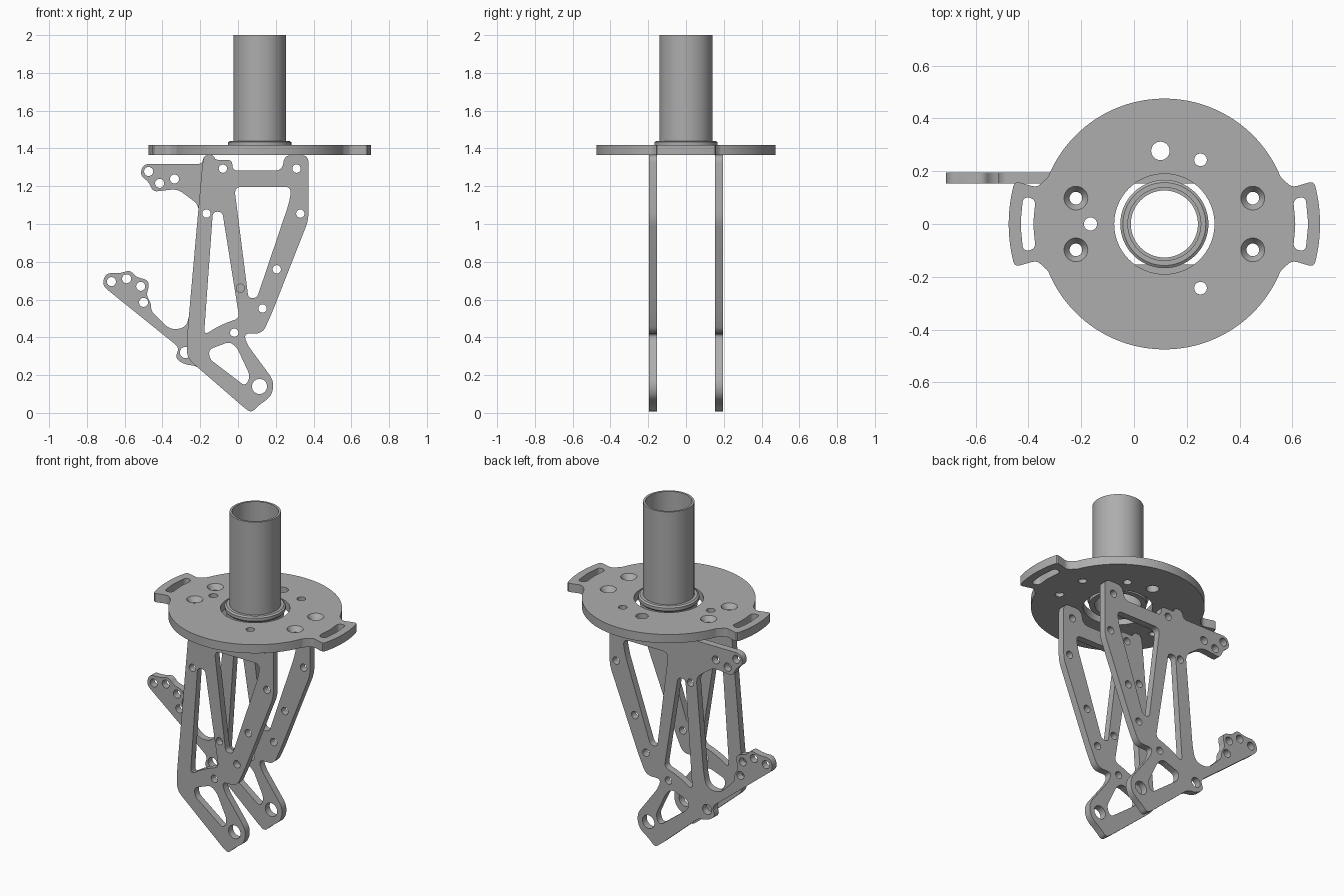
import bpy
import bmesh
from math import sin, cos, radians, pi
from mathutils import Vector

cube = bpy.data.objects.get("Cube")
if cube:
    bpy.data.objects.remove(cube, do_unlink=True)

CENTRE_X = 0.115
DISC_BOTTOM, DISC_TOP = 1.365, 1.417
PLATE_OFFSET, PLATE_HALF = 0.175, 0.021

metal = bpy.data.materials.new("plain grey metal")
metal.use_nodes = True
metal.diffuse_color = (0.42, 0.42, 0.42, 1)
metal.node_tree.nodes["Principled BSDF"].inputs["Base Color"].default_value = metal.diffuse_color


def finish(obj):
    """Give the part its material and smooth shading with crisp edges."""
    obj.data.materials.clear()
    obj.data.materials.append(metal)
    bpy.ops.object.select_all(action='DESELECT')
    obj.select_set(True)
    bpy.context.view_layer.objects.active = obj
    bpy.ops.object.shade_smooth_by_angle(angle=radians(30))


def rounded(points, radius, steps=6):
    """Round every corner of a closed outline."""
    points = [Vector(p) for p in points]
    result = []
    for i, corner in enumerate(points):
        before = points[i - 1] - corner
        after = points[(i + 1) % len(points)] - corner
        reach = min(radius, before.length * 0.49, after.length * 0.49)
        start = corner + before.normalized() * reach
        end = corner + after.normalized() * reach
        for step in range(steps + 1):
            t = step / steps
            result.append(start * (1 - t) ** 2 + corner * 2 * t * (1 - t) + end * t ** 2)
    return result


def circle(x, y, radius, count=28):
    return [Vector((x + radius * cos(2 * pi * k / count),
                    y + radius * sin(2 * pi * k / count))) for k in range(count)]


def sheet(name, loops, half_thickness, location, upright=False):
    """Extrude an outline; all loops after the first become holes."""
    curve = bpy.data.curves.new(name, 'CURVE')
    curve.dimensions = '2D'
    curve.fill_mode = 'BOTH'
    curve.extrude = half_thickness
    for loop in loops:
        spline = curve.splines.new('POLY')
        spline.points.add(len(loop) - 1)
        for point, co in zip(spline.points, loop):
            point.co = (co.x, co.y, 0, 1)
        spline.use_cyclic_u = True
    obj = bpy.data.objects.new(name, curve)
    bpy.context.collection.objects.link(obj)
    obj.location = location
    if upright:
        obj.rotation_euler.x = pi / 2
    bpy.ops.object.select_all(action='DESELECT')
    obj.select_set(True)
    bpy.context.view_layer.objects.active = obj
    bpy.ops.object.convert(target='MESH')
    obj = bpy.context.object
    bm = bmesh.new()
    bm.from_mesh(obj.data)
    bmesh.ops.remove_doubles(bm, verts=bm.verts, dist=1e-5)
    bmesh.ops.recalc_face_normals(bm, faces=bm.faces)
    bm.to_mesh(obj.data)
    bm.free()
    finish(obj)


def lathe(name, profile, x, y, count=64):
    """Spin a closed profile of (radius, height) about a vertical axis."""
    bm = bmesh.new()
    rings = [[bm.verts.new((r * cos(2 * pi * k / count), r * sin(2 * pi * k / count), z))
              for r, z in profile] for k in range(count)]
    for k, ring in enumerate(rings):
        following = rings[(k + 1) % count]
        for j in range(len(profile)):
            bm.faces.new((ring[j - 1], ring[j], following[j], following[j - 1]))
    bmesh.ops.recalc_face_normals(bm, faces=bm.faces)
    mesh = bpy.data.meshes.new(name)
    bm.to_mesh(mesh)
    bm.free()
    obj = bpy.data.objects.new(name, mesh)
    obj.location = (x, y, 0)
    bpy.context.collection.objects.link(obj)
    finish(obj)


def polar(radius, degrees):
    return (CENTRE_X + radius * cos(radians(degrees)), radius * sin(radians(degrees)))


# Mounting disc with two slotted ears
disc_outline, slots = [], []
for turn in (0, 180):
    disc_outline += [polar(0.502, turn - 16)]
    disc_outline += [polar(0.59, turn + a) for a in (-16, -12, -8, -4, 0, 4, 8, 12, 16)]
    disc_outline += [polar(0.502, turn + 16)]
    disc_outline += [polar(0.475, turn + a) for a in range(22, 159, 2)]
    slots.append(rounded([polar(0.545, turn + a) for a in (-11, 0, 11)]
                         + [polar(0.497, turn + a) for a in (11, 0, -11)], 0.024))
sink_spots = [(x, y) for x in (-0.22, 0.45) for y in (-0.098, 0.098)]
disc_holes = [circle(CENTRE_X, 0, 0.19, 64), circle(-0.165, 0, 0.025), circle(0.1, 0.277, 0.035),
              circle(0.252, 0.243, 0.024), circle(0.252, -0.243, 0.024)]
disc_holes += [circle(x, y, 0.045) for x, y in sink_spots]
sheet("mounting_disc", [rounded(disc_outline, 0.02, 3)] + slots + disc_holes,
      (DISC_TOP - DISC_BOTTOM) / 2, (0, 0, (DISC_TOP + DISC_BOTTOM) / 2))

# Countersunk screw seats in the disc
for x, y in sink_spots:
    lathe("screw_seat", [(0.045, DISC_TOP), (0.024, DISC_TOP - 0.03),
                         (0.024, DISC_BOTTOM), (0.045, DISC_BOTTOM)], x, y, 28)

# Open tube with its collar
lathe("tube", [(0.127, 1.38), (0.127, 2), (0.14, 2), (0.14, 1.44), (0.157, 1.44),
               (0.167, 1.433), (0.167, 1.415), (0.157, 1.405), (0.157, 1.38)], CENTRE_X, 0)

# Side plate outline shared by both plates: foot, right edge, then top edge
shared_edge = [
    (0.03, 0.03), (0.07, 0), (0.11, 0.04), (0.18, 0.09), (0.19, 0.17),
    (0.05, 0.36), (0.03, 0.42), (0.13, 0.42), (0.18, 0.53),
    (0.373, 1.02), (0.373, DISC_BOTTOM), (0.245, DISC_BOTTOM), (0.235, 1.283),
    (-0.03, 1.283), (-0.03, 1.34), (-0.12, 1.34), (-0.13, DISC_BOTTOM), (-0.18, DISC_BOTTOM)]
plain_left_edge = [(-0.19, 1.3), (-0.27, 0.4), (-0.27, 0.29)]
upper_arm = [(-0.19, 1.318), (-0.5, 1.318), (-0.52, 1.26), (-0.47, 1.22), (-0.45, 1.17),
             (-0.39, 1.178), (-0.32, 1.185), (-0.205, 1.1)]
lower_arm = [(-0.255, 0.53), (-0.275, 0.45), (-0.36, 0.44), (-0.46, 0.54), (-0.46, 0.58),
             (-0.485, 0.62), (-0.465, 0.7), (-0.54, 0.72), (-0.57, 0.755), (-0.63, 0.738),
             (-0.7, 0.742), (-0.72, 0.675), (-0.31, 0.345), (-0.335, 0.29), (-0.28, 0.255),
             (-0.22, 0.25)]

# Lightening windows
windows = [
    [(-0.02, 1.197), (0.285, 1.197), (0.27, 1.11), (0.1, 0.608), (0.055, 0.608)],
    [(-0.133, 1.065), (-0.083, 1.065), (0.007, 0.5), (-0.05, 0.482), (-0.12, 0.45), (-0.18, 0.41)],
    [(-0.155, 0.335), (-0.045, 0.377), (-0.005, 0.345), (0.065, 0.195), (0.04, 0.14), (-0.15, 0.285)]]

# Bolt holes
bolts = [(-0.08, 1.293), (0.31, 1.293), (-0.167, 1.055), (0.33, 1.055),
         (0.205, 0.76), (0.13, 0.553), (-0.02, 0.425)]
arm_bolts = [(-0.473, 1.278), (-0.415, 1.215), (-0.336, 1.238),
             (-0.5, 0.585), (-0.515, 0.67), (-0.59, 0.71), (-0.67, 0.695)]


def side_plate(name, left_edge, extra_holes, y):
    loops = [rounded(shared_edge + left_edge, 0.04)]
    loops += [rounded(window, 0.04) for window in windows]
    loops += [circle(bx, bz, 0.022) for bx, bz in bolts]
    loops += [circle(0.114, 0.14, 0.04)] + extra_holes
    sheet(name, loops, PLATE_HALF, (0, y, 0), upright=True)


side_plate("front_plate", plain_left_edge, [circle(0.013, 0.66, 0.022)], -PLATE_OFFSET)
side_plate("back_plate", upper_arm + lower_arm,
           [circle(bx, bz, 0.024) for bx, bz in arm_bolts] + [circle(-0.278, 0.32, 0.03)],
           PLATE_OFFSET)
